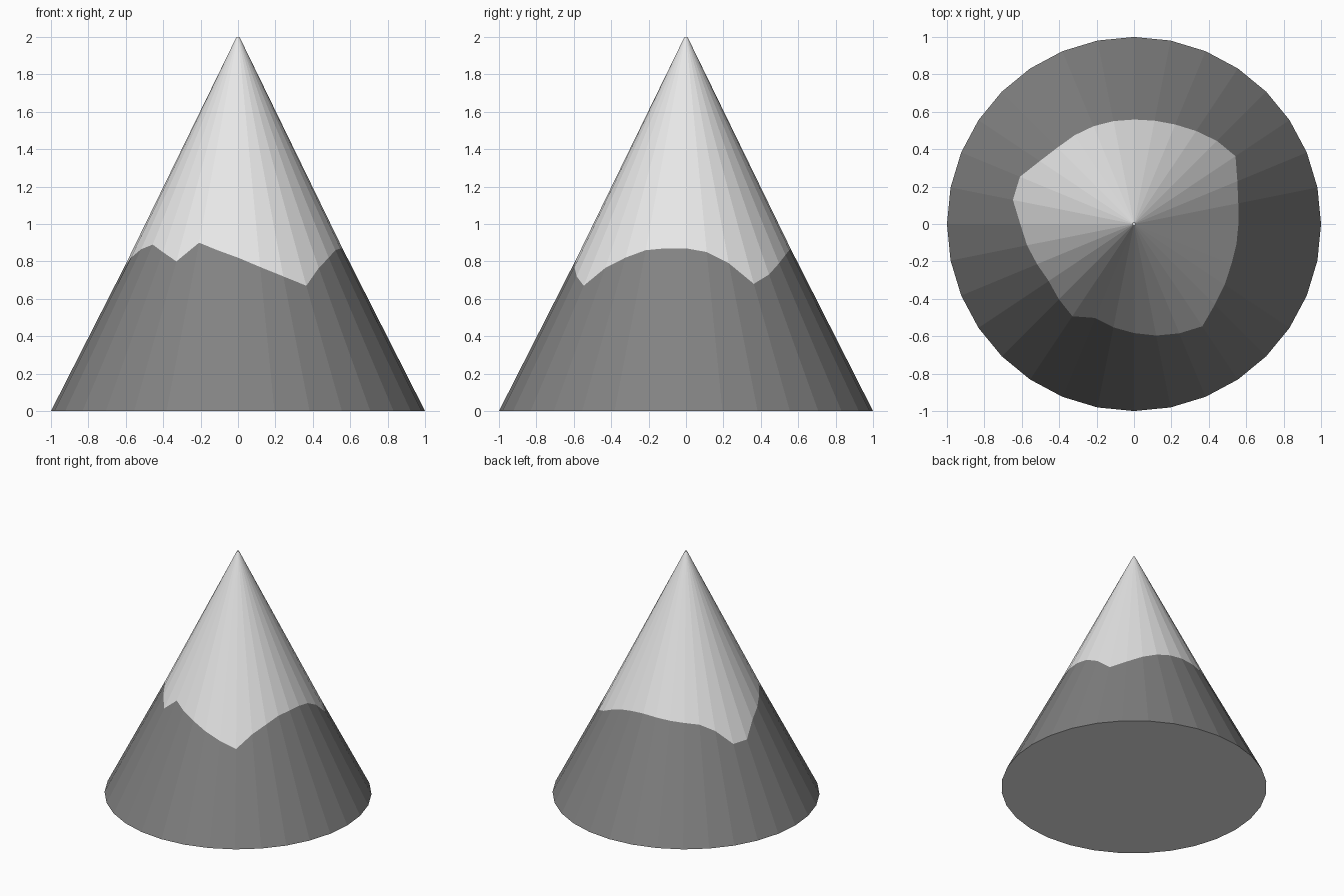
import bpy, bmesh, math

if "Cube" in bpy.data.objects:
    bpy.data.objects.remove(bpy.data.objects["Cube"])

SIDES, BASE_R, TIP_R, HEIGHT = 32, 1.0, 0.008, 2.0

# height of the snow line at each edge of the cone, counter-clockwise from +x
SNOW_LINE = [0.87, 0.85, 0.79, 0.68, 0.73, 0.79, 0.835, 0.86,
             0.87, 0.865, 0.855, 0.845, 0.83, 0.775, 0.665, 0.665,
             0.77, 0.82, 0.865, 0.89, 0.85, 0.80, 0.90, 0.86,
             0.82, 0.77, 0.72, 0.67, 0.765, 0.82, 0.86, 0.87]


def material(name, value):
    mat = bpy.data.materials.new(name)
    mat.diffuse_color = (value, value, value, 1)
    mat.use_nodes = True
    mat.node_tree.nodes["Principled BSDF"].inputs["Base Color"].default_value = mat.diffuse_color
    return mat


def ring(bm, heights, inset=0.0):
    """One ring of vertices lying on the cone at the given heights."""
    verts = []
    for i, z in enumerate(heights):
        a = 2 * math.pi * i / SIDES
        r = BASE_R + (TIP_R - BASE_R) * z / HEIGHT - inset
        verts.append(bm.verts.new((r * math.cos(a), r * math.sin(a), z)))
    return verts


def bridge(bm, low, high, mat_index):
    for i in range(SIDES):
        j = (i + 1) % SIDES
        bm.faces.new((low[i], low[j], high[j], high[i])).material_index = mat_index


# mountain: rock below the ragged line, snow above it, pale underside
bm = bmesh.new()
foot = ring(bm, [0.0] * SIDES)
line = ring(bm, SNOW_LINE, 0.01)
tip = ring(bm, [HEIGHT] * SIDES)
bridge(bm, foot, line, 0)
bridge(bm, line, tip, 1)
bm.faces.new(foot[::-1]).material_index = 1
bm.faces.new(tip).material_index = 1

mesh = bpy.data.meshes.new("mountain")
bm.to_mesh(mesh)
bm.free()
mesh.materials.append(material("rock grey", 0.223))
mesh.materials.append(material("snow white", 0.8))
bpy.context.collection.objects.link(bpy.data.objects.new("mountain", mesh))
